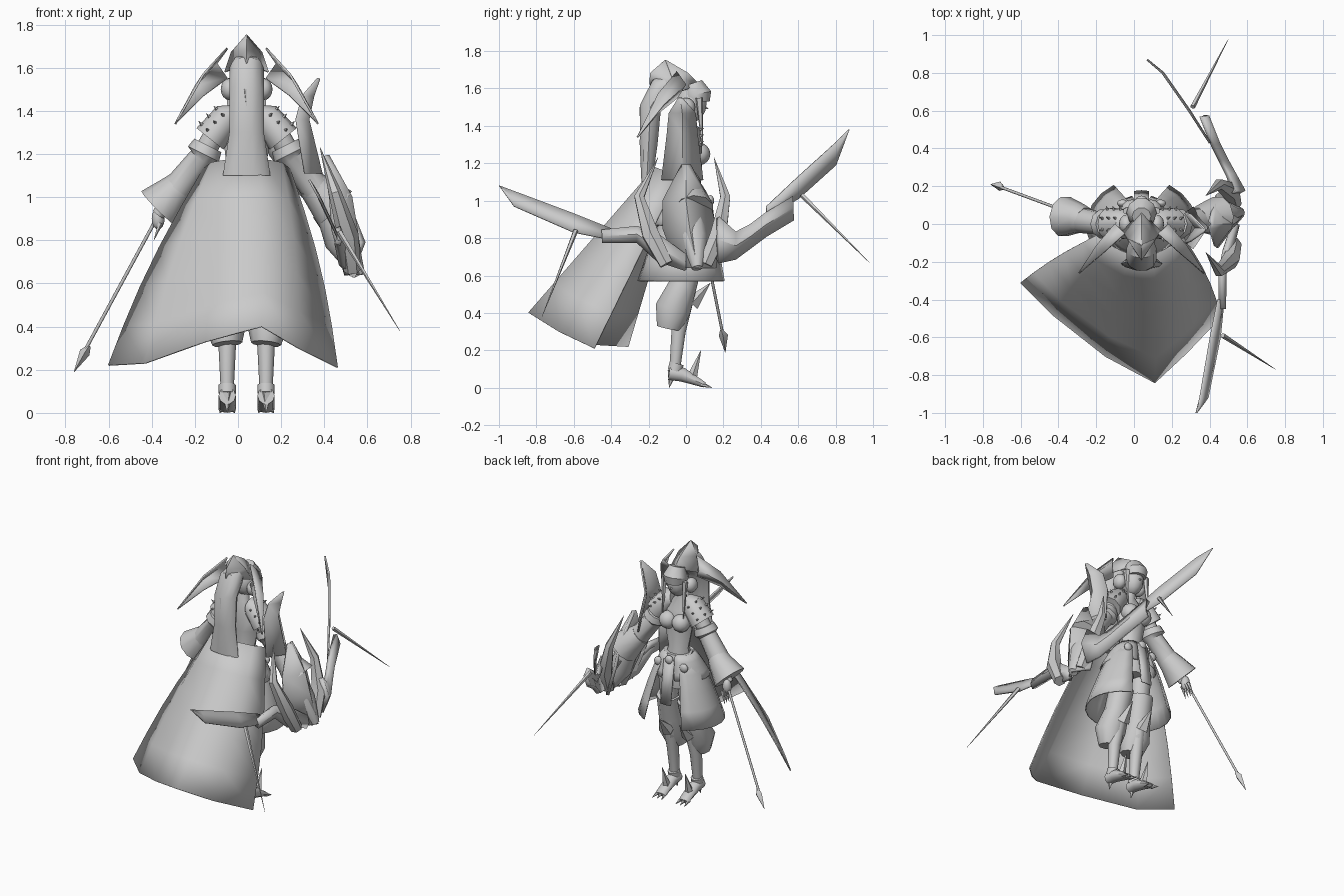
import bpy, bmesh, math
from mathutils import Vector

cube = bpy.data.objects.get("Cube")
if cube:
    bpy.data.objects.remove(cube, do_unlink=True)

BODY_X = .04          # the figure stands slightly off centre
MIDDLE, WORLD = 1, 0  # side values: body coordinates, or world coordinates
ACROSS, ALONG, UP = Vector((1, 0, 0)), Vector((0, 1, 0)), Vector((0, 0, 1))

grey = bpy.data.materials.new("plain_grey")
grey.use_nodes = True
grey.diffuse_color = (.6, .6, .6, 1)
grey.node_tree.nodes["Principled BSDF"].inputs["Base Color"].default_value = grey.diffuse_color


def build(name, verts, faces, side, thickness=0, sharp=40):
    """Make an object, mirrored about the body when side is -1."""
    placed = [(v[0] * side + BODY_X if side else v[0], v[1], v[2]) for v in verts]
    mesh = bpy.data.meshes.new(name)
    mesh.from_pydata(placed, [], faces)
    bm = bmesh.new()
    bm.from_mesh(mesh)
    bmesh.ops.recalc_face_normals(bm, faces=bm.faces)
    bm.to_mesh(mesh)
    bm.free()
    mesh.shade_smooth()
    mesh.set_sharp_from_angle(angle=math.radians(sharp))
    mesh.materials.append(grey)
    obj = bpy.data.objects.new(name, mesh)
    bpy.context.collection.objects.link(obj)
    if thickness:
        solid = obj.modifiers.new("thickness", 'SOLIDIFY')
        solid.thickness = thickness
        solid.offset = 0
    return obj


def loft(name, sections, side=MIDDLE, count=10):
    """Skin elliptical rings; each section is x, y, z, radius and optional depth radius."""
    points = [Vector(section[:3]) for section in sections]
    whole = (points[-1] - points[0]).normalized()
    reference = UP if abs(whole.y) > .8 else ALONG
    verts, faces = [], []
    last = len(points) - 1
    for i, section in enumerate(sections):
        tangent = (points[min(i + 1, last)] - points[max(i - 1, 0)]).normalized()
        wide = reference.cross(tangent).normalized()
        deep = tangent.cross(wide)
        for k in range(count):
            angle = math.tau * k / count
            verts.append(points[i] + wide * section[3] * math.cos(angle) + deep * section[-1] * math.sin(angle))
    for i in range(last):
        for k in range(count):
            following = (k + 1) % count
            faces.append((i * count + k, i * count + following,
                          (i + 1) * count + following, (i + 1) * count + k))
    faces.append(tuple(range(count)))
    faces.append(tuple(range(last * count, len(verts))))
    return build(name, verts, faces, side)


def spike(name, base, tip, radius, side=MIDDLE):
    return loft(name, [(*base, radius), (*tip, .001)], side, count=5)


def ball(name, centre, radii, side=MIDDLE, rings=8):
    sections = []
    for i in range(rings + 1):
        angle = math.pi * (i + .05) / (rings + .1)
        height = centre[2] - radii[2] * math.cos(angle)
        sections.append((*centre[:2], height, radii[0] * math.sin(angle), radii[1] * math.sin(angle)))
    return loft(name, sections, side, count=12)


def sheet(name, rows, side=MIDDLE, thickness=.008, sharp=40):
    """Thin sheet through equally long rows of points."""
    wide = len(rows[0])
    faces = [(r * wide + c, r * wide + c + 1, (r + 1) * wide + c + 1, (r + 1) * wide + c)
             for r in range(len(rows) - 1) for c in range(wide - 1)]
    return build(name, [point for row in rows for point in row], faces, side, thickness, sharp)


def ribbon(name, path, axis, bulge, side=WORLD, thickness=.01):
    """Ridged plate along a path of x, y, z, half width; axis is its width, bulge its ridge."""
    rows = []
    for *point, half in path:
        middle = Vector(point)
        rows.append([middle - axis * half, middle + bulge * half, middle + axis * half])
    return sheet(name, rows, side, thickness)


# Torso, neck and head
loft("torso", [(0, .03, .8, .11, .09), (0, .03, .9, .12, .1), (0, .02, 1.06, .07, .06),
               (0, .02, 1.2, .1, .07), (0, .01, 1.32, .11, .06), (0, 0, 1.4, .04), (0, .02, 1.5, .03)])
loft("belt", [(0, .03, .97, .12, .1), (0, .03, 1.03, .1, .08)])
ball("head", (0, .03, 1.52), (.07, .08, .1))
spike("nose", (0, .1, 1.5), (0, .12, 1.49), .01)
loft("fringe", [(0, .06, 1.53, .07), (0, .06, 1.57, .08), (0, .04, 1.63, .05)])

# Long back hair with a centre strand
loft("back_hair", [(0, -.05, 1.64, .05), (0, -.13, 1.6, .08, .07), (0, -.19, 1.5, .08, .06),
                   (0, -.2, 1.3, .08, .05), (0, -.21, 1.1, .11, .03)])
spike("hair_strand", (0, -.22, 1.5), (.02, -.24, 1.2), .03)

# Peaked headdress, front and back, and the front cloth
peak = (0, -.11, 1.75)
for word, reach in (("front", .1), ("back", -.1)):
    sheet("headdress_" + word, [[(-.1, -.04, 1.58), (0, reach * 1.3 - .06, 1.62), (.1, -.04, 1.58)],
                                [(-.07, -.08, 1.67), (0, reach - .09, 1.68), (.07, -.08, 1.67)],
                                [peak, peak, peak]])
ribbon("front_cloth", [(0, .13, 1, .04), (0, .17, .7, .04)], ACROSS, ALONG * .1, MIDDLE)
ball("buckle", (0, .13, 1), (.03, .02, .03))

for side, word in ((1, "left_"), (-1, "right_")):
    # Chest, hair at the side and headdress wings
    ball(word + "breast", (.05, .07, 1.25), (.06, .06, .06), side)
    ball(word + "hair_bun", (.08, 0, 1.5), (.04, .05, .05), side)
    spike(word + "side_lock", (.08, .07, 1.55), (.08, .09, 1.26), .02, side)
    ribbon(word + "headdress_wing", [(.09, -.05, 1.62, .07), (.2, -.15, 1.52, .05), (.33, -.26, 1.34, 0)],
           UP, (ACROSS + ALONG) * .7, side)

    # Studded shoulder guard
    loft(word + "shoulder_guard", [(.05, 0, 1.38, .05), (.09, 0, 1.37, .07, .08), (.17, 0, 1.27, .08, .09)], side)
    for row in range(3):
        for k in range(4):
            angle = math.radians(40 * k - 60)
            out = ALONG * math.sin(angle) + (ACROSS + UP) * .7 * math.cos(angle)
            base = Vector((.08, 0, 1.35)) + (ACROSS - UP) * row * .035 + out * .075
            spike(word + "stud", base, base + out * .035, .012, side)

    # Arm, bracer, flared cuff and clawed hand
    loft(word + "arm", [(.12, 0, 1.34, .05), (.2, 0, 1.2, .05), (.41, .05, .92, .03)], side)
    loft(word + "bracer", [(.18, 0, 1.24, .07), (.2, 0, 1.2, .08), (.21, 0, 1.18, .06), (.32, .02, 1.04, .07)], side)
    loft(word + "cuff", [(.3, .02, 1.06, .07), (.33, .03, 1.03, .08), (.41, .04, .95, .11)], side)
    ball(word + "hand", (.41, .07, .9), (.03, .03, .05), side)
    for k in range(4):
        spike(word + "claw", (.4, .05 + k * .02, .88), (.43, .05 + k * .025, .8), .013, side)

    # Long skirt panel open at the front, under a short hip wrap
    for layer, drop, flare, opening in (("skirt", .46, .19, 30), ("hip_wrap", .16, .09, 15)):
        rows = []
        for step in range(5):
            t = step / 4
            spread = .1 + flare * t ** .75
            row = []
            for k in range(10):
                angle = math.radians(opening + (180 - opening) * k / 9)
                row.append((spread * math.sin(angle), .02 - .03 * t + spread * .85 * math.cos(angle),
                            1.03 - drop * t))
            rows.append(row)
        sheet(word + layer, rows, side)
    ball(word + "belt_pouch", (.1, .11, .96), (.03, .02, .03), side)

    # Leg, puffed trouser and knee plate
    loft(word + "leg", [(.07, .03, .85, .07), (.08, 0, .5, .05), (.09, -.04, .3, .04), (.09, -.06, .1, .03)], side)
    loft(word + "trouser", [(.08, .02, .7, .08), (.09, -.02, .54, .08), (.1, -.07, .42, .1),
                            (.09, -.09, .32, .07)], side)
    spike(word + "knee_plate", (.08, .03, .45), (.08, .13, .56), .045, side)

    # Heeled boot with a swept spike and toe claws
    loft(word + "boot_cuff", [(.09, -.06, .09, .04), (.09, -.05, .13, .04)], side)
    loft(word + "foot", [(.09, -.09, .08, .04), (.09, -.02, .07, .04), (.09, .1, .015, .04, .015)], side)
    spike(word + "heel", (.09, -.07, .09), (.09, -.09, 0), .03, side)
    spike(word + "boot_spike", (.09, .03, .05), (.09, .08, .2), .03, side)
    for k in (-1, 0, 1):
        spike(word + "toe_claw", (.09 + k * .025, .08, .02), (.09 + k * .035, .14, 0), .016, side)

# Cape sweeping down and back from the shoulders
hem = [(-.6, -.31, .22), (-.43, -.48, .23), (-.15, -.7, .33), (.11, -.84, .4), (.28, -.68, .3), (.46, -.49, .21)]
rows = []
for step in range(6):
    t = step / 5
    row = []
    for k, end in enumerate(hem):
        angle = math.pi * k / 5
        start = Vector((BODY_X - .2 * math.cos(angle), -.04 - .13 * math.sin(angle), 1.13 + .05 * math.sin(angle)))
        point = start.lerp(Vector(end), t)
        point.x -= .03 * math.cos(angle) * math.sin(math.pi * t)
        row.append(point)
    rows.append(row)
sheet("cape", rows, WORLD, sharp=100)

# Arrow rod held in the right hand
loft("arrow_rod", [(-.34, .06, .97, .008), (-.72, .2, .27, .008)], WORLD)
loft("arrow_head", [(-.69, .19, .31, .008), (-.71, .2, .28, .025), (-.76, .21, .19, .001)], WORLD, count=4)

# Tall guard over the left shoulder, and the winged bow body on the forearm
ribbon("tall_guard", [(.37, -.03, 1.55, .01), (.3, -.02, 1.47, .07), (.27, -.02, 1.36, .08),
                      (.31, -.02, 1.11, .11)], ALONG, ACROSS * .7)
ribbon("bow_body", [(.4, 0, 1.19, .02), (.43, 0, 1, .12), (.44, .02, .85, .14), (.5, .06, .64, .1)],
       ALONG, ACROSS * .75, thickness=.02)
loft("bow_core", [(.4, .03, 1, .06), (.48, .04, .8, .08), (.56, .06, .64, .03)], WORLD)
for name, y, bend in (("front_horn", .15, .06), ("rear_horn", -.15, -.1)):
    loft(name, [(.53, y * .7, .66, .04), (.51, y + bend * .4, .82, .05), (.45, y + bend, 1.02, .03),
                (.38, y, 1.23, .001)], WORLD, count=6)

# Bow limbs, blades and their long spikes
limb_ridge, blade_ridge = ACROSS * .4, ACROSS * .1
ribbon("front_limb", [(.53, .17, .79, .12), (.5, .26, .76, .07), (.46, .34, .81, .06), (.42, .42, .87, .06),
                      (.36, .57, .96, .06)], UP, limb_ridge, thickness=.03)
ribbon("front_blade", [(.4, .43, .94, .03), (.29, .6, 1.07, .06), (.15, .8, 1.25, .06), (.07, .87, 1.38, 0)],
       UP, blade_ridge)
ribbon("rear_limb", [(.53, 0, .67, .04), (.48, -.15, .75, .07), (.46, -.26, .82, .04), (.46, -.45, .81, .03)],
       UP, limb_ridge, thickness=.03)
ribbon("rear_blade", [(.46, -.4, .82, .03), (.43, -.6, .88, .05), (.37, -.92, 1.01, .04), (.33, -1, 1.08, 0)],
       UP + ACROSS * -.5, blade_ridge)
spike("front_bow_spike", (.31, .62, 1.03), (.5, .98, .67), .014, WORLD)
spike("rear_bow_spike", (.47, -.59, .84), (.75, -.77, .38), .014, WORLD)
